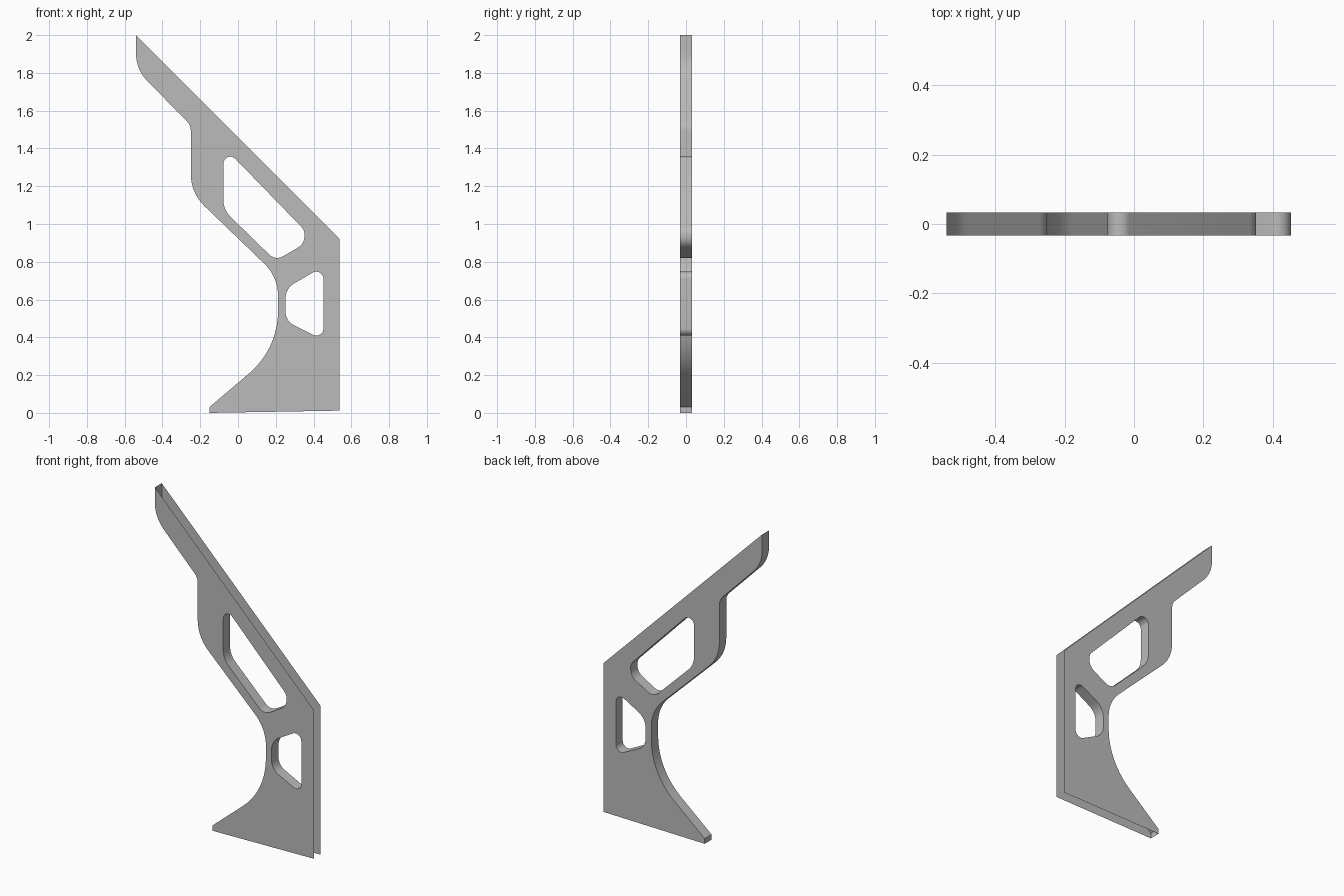
import bpy
import bmesh
from mathutils import Vector

HALF = 0.033

cube = bpy.data.objects.get("Cube")
if cube:
    bpy.data.objects.remove(cube, do_unlink=True)

grey = bpy.data.materials.new("plain grey")
grey.use_nodes = True
colour = (0.5, 0.5, 0.5, 1)
grey.diffuse_color = colour
grey.node_tree.nodes["Principled BSDF"].inputs["Base Color"].default_value = colour


def rounded(corners, steps=10):
    """Turn (x, z, tangent length) corners into a loop with circular fillets."""
    points = []
    for i, (x, z, t) in enumerate(corners):
        p = Vector((x, z))
        if t == 0:
            points.append(p)
            continue
        a = (Vector(corners[i - 1][:2]) - p).normalized()
        b = (Vector(corners[(i + 1) % len(corners)][:2]) - p).normalized()
        w = ((1 - a.dot(b)) / 2) ** 0.5
        start, end = p + a * t, p + b * t
        for k in range(steps + 1):
            u = k / steps
            c0, c1, c2 = (1 - u) ** 2, 2 * u * (1 - u) * w, u * u
            points.append((start * c0 + p * c1 + end * c2) / (c0 + c1 + c2))
    return points


# Outline from the upper tip down the curved edge; the last two corners are open-sided
outline = rounded([
    (-0.54, 2.0, 0), (-0.54, 1.818, 0.085), (-0.25, 1.523, 0.03),
    (-0.25, 1.165, 0.1), (0.212, 0.72, 0.1), (0.212, 0.339, 0.2),
    (-0.15, 0.032, 0), (-0.15, 0, 0), (0.537, 0.012, 0), (0.537, 0.923, 0)])
upper_hole = rounded([
    (-0.077, 1.41, 0.09), (-0.077, 1.075, 0.05), (0.198, 0.806, 0.045),
    (0.352, 0.895, 0.04), (0.352, 0.968, 0.025)])
lower_hole = rounded([
    (0.452, 0.775, 0.065), (0.251, 0.659, 0.055),
    (0.251, 0.487, 0.05), (0.452, 0.386, 0.06)])

bm = bmesh.new()
sides = []
for y in (-HALF, HALF):
    # Flat plate with two holes
    loops, edges = [], []
    for loop in (outline, upper_hole, lower_hole):
        verts = [bm.verts.new((p.x, y, p.y)) for p in loop]
        edges += [bm.edges.new((v, verts[i - 1])) for i, v in enumerate(verts)]
        loops.append(verts)
    bmesh.ops.triangle_fill(bm, edges=edges, use_beauty=True, normal=(0, -1, 0))
    sides.append(loops)

# Walls along the curved edge and around each hole
for n, (front, back) in enumerate(zip(*sides)):
    count = len(front) - 3 if n == 0 else len(front)
    for i in range(count):
        j = (i + 1) % len(front)
        bm.faces.new((front[i], front[j], back[j], back[i]))

# Face everything outwards
bmesh.ops.recalc_face_normals(bm, faces=bm.faces[:])
bm.normal_update()
if any(f.normal.y > 0.9 and f.calc_center_median().y < 0 for f in bm.faces):
    bmesh.ops.reverse_faces(bm, faces=bm.faces[:])

mesh = bpy.data.meshes.new("support_bracket")
bm.to_mesh(mesh)
bm.free()
mesh.materials.append(grey)
bracket = bpy.data.objects.new("support_bracket", mesh)
bpy.context.collection.objects.link(bracket)
bpy.ops.object.select_all(action="DESELECT")
bracket.select_set(True)
bpy.context.view_layer.objects.active = bracket
bpy.ops.object.shade_smooth_by_angle()
